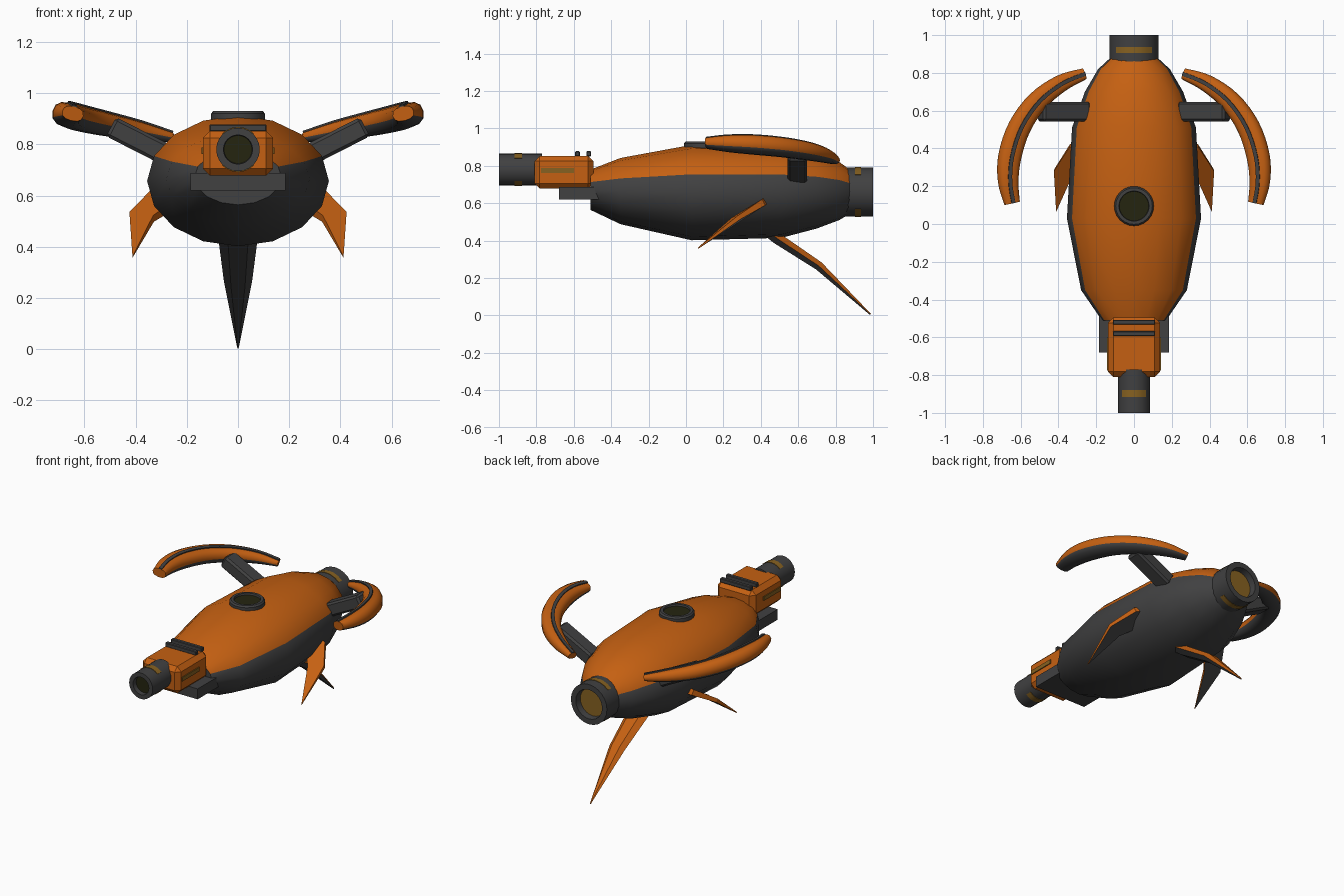
import bpy, bmesh, math
from mathutils import Vector, Matrix

if "Cube" in bpy.data.objects:
    bpy.data.objects.remove(bpy.data.objects["Cube"])

def mat(name, r, g, b):
    m = bpy.data.materials.new(name)
    m.diffuse_color = (r, g, b, 1)
    m.use_nodes = True
    m.node_tree.nodes["Principled BSDF"].inputs["Base Color"].default_value = m.diffuse_color
    return m

ORANGE = mat("orange", 0.56, 0.118, 0.006)
GREY = mat("dark_grey", 0.052, 0.052, 0.053)
GOLD = mat("gold", 0.24, 0.12, 0.015)
LENS = mat("dark_lens", 0.018, 0.018, 0.005)

def finish(bm, name, mats, rule=None, angle=35):
    bmesh.ops.recalc_face_normals(bm, faces=bm.faces)
    bm.normal_update()
    if rule:
        for f in bm.faces:
            f.material_index = rule(f)
    me = bpy.data.meshes.new(name)
    bm.to_mesh(me)
    bm.free()
    for m in mats:
        me.materials.append(m)
    ob = bpy.data.objects.new(name, me)
    bpy.context.collection.objects.link(ob)
    if angle:
        bpy.ops.object.select_all(action='DESELECT')
        ob.select_set(True)
        bpy.context.view_layer.objects.active = ob
        bpy.ops.object.shade_smooth_by_angle(angle=math.radians(angle))
    return ob

def loft(name, rings, mats, pick=lambda i, j: 0, caps=(0, 0), angle=35):
    """Skin closed rings; pick(ring, side) gives the colour of each face."""
    bm = bmesh.new()
    vs = [[bm.verts.new(p) for p in r] for r in rings]
    n = len(rings[0])
    for i in range(len(vs) - 1):
        for j in range(n):
            k = (j + 1) % n
            f = bm.faces.new((vs[i][j], vs[i][k], vs[i+1][k], vs[i+1][j]))
            f.material_index = pick(i, j)
    for r, c in ((vs[0], caps[0]), (vs[-1], caps[1])):
        bm.faces.new(r).material_index = c
    return finish(bm, name, mats, None, angle)

def lathe(name, prof, loc, rot, mats, end, n=24):
    """Turn (radius, height) points round an axis; the last one is closed by a lens."""
    M = Matrix.Translation(loc) @ Matrix.Rotation(math.radians(rot), 4, 'X')
    rings = [[M @ Vector((r*math.cos(2*math.pi*j/n), r*math.sin(2*math.pi*j/n), h))
              for j in range(n)] for r, h in prof]
    return loft(name, rings, mats, caps=(0, end))

def box(name, lo, hi, m, bevel=0, matrix=Matrix()):
    bm = bmesh.new()
    lo, hi = Vector(lo), Vector(hi)
    bmesh.ops.create_cube(bm, size=1)
    for v in bm.verts:
        v.co = (lo + hi) / 2 + Vector(a * b for a, b in zip(v.co, hi - lo))
    if bevel:
        bmesh.ops.bevel(bm, geom=bm.edges[:], offset=bevel, segments=1, affect='EDGES')
    bm.transform(matrix)
    return finish(bm, name, [m], None, 0)

def fin(name, outline, s=1):
    """Flat blade from (x, y, z, half thickness): orange above, grey below."""
    P = [Vector((s * p[0], p[1], p[2])) for p in outline]
    nrm = (P[1] - P[0]).cross(P[2] - P[0]).normalized()
    nrm *= 1 if nrm.z > 0 else -1
    rings = [[p + nrm * o[3] * d for p, o in zip(P, outline)] for d in (1, -1)]
    return loft(name, rings, [ORANGE, GREY], lambda i, j: 0, caps=(0, 1), angle=20)

# hull: orange back, grey belly; (y, half width, centre z, half height)
HULL = [(-0.51, 0.17, 0.672, 0.108), (-0.35, 0.28, 0.665, 0.177), (0.03, 0.355, 0.657, 0.255),
        (0.51, 0.328, 0.66, 0.245), (0.70, 0.26, 0.665, 0.2), (0.82, 0.19, 0.665, 0.155),
        (0.88, 0.125, 0.662, 0.115)]
N = 16
rings = [[(w*math.cos(2*math.pi*j/N), y, z + h*math.sin(2*math.pi*j/N)) for j in range(N)]
         for y, w, z, h in HULL]
loft("hull", rings, [ORANGE, GREY], lambda i, j: 0 if 1 <= j <= 6 else 1, caps=(1, 1))

# head block, chin plate and sight bars
box("head_block", (-0.137, -0.81, 0.678), (0.137, -0.495, 0.853), ORANGE, 0.028)
box("chin_plate", (-0.185, -0.68, 0.62), (0.185, -0.44, 0.688), GREY)
for i, y in enumerate((-0.58, -0.52)):
    box(f"sight_bar_{i}", (-0.112, y - 0.013, 0.85), (0.112, y + 0.013, 0.878), GREY, 0.004)

# snout, tail nozzle and top hatch
lathe("snout", [(0.085, 0), (0.085, 0.23), (0.057, 0.23), (0.055, 0.2)],
      (0, -0.77, 0.78), 90, [GREY, LENS], 1)
lathe("tail_nozzle", [(0.13, 0), (0.13, 0.15), (0.095, 0.15), (0.09, 0.11)],
      (0, 0.85, 0.66), -90, [GREY, GOLD], 1)
lathe("top_hatch", [(0.105, 0), (0.105, 0.04), (0.097, 0.05), (0.08, 0.05), (0.078, 0.038)],
      (0, 0.095, 0.88), 0, [GREY, LENS], 1)

# gold bands above and below both tubes
for name, y, z, r, w in (("snout", -0.897, 0.78, 0.085, 0.019), ("nozzle", 0.92, 0.66, 0.13, 0.016)):
    for side, up in (("top", 1), ("bottom", -1)):
        arcs = []
        for rad in (r - 0.004, r + 0.003):
            arcs.append([Vector((rad*math.sin(a), 0, z + up*rad*math.cos(a)))
                         for a in [math.radians(-45 + 15*k) for k in range(7)]])
        loop = arcs[0] + arcs[1][::-1]
        loft(f"{name}_{side}_band", [[p + Vector((0, y + d, 0)) for p in loop] for d in (-w, w)], [GOLD])

# crescent wing stations: x, y, z, half width, half thickness
WING = [(0.262, 0.795, 0.828, 0.030, 0.020), (0.385, 0.745, 0.853, 0.046, 0.036),
        (0.51, 0.65, 0.877, 0.056, 0.046), (0.605, 0.515, 0.898, 0.062, 0.050),
        (0.657, 0.36, 0.912, 0.063, 0.050), (0.666, 0.225, 0.918, 0.056, 0.043),
        (0.645, 0.11, 0.92, 0.043, 0.028)]

def smooth_path(pts, sub=4):
    out = []
    for i in range(len(pts) - 1):
        a, b, c, d = [pts[min(max(i + k, 0), len(pts) - 1)] for k in (-1, 0, 1, 2)]
        for s in range(sub):
            t = s / sub
            out.append([0.5*(2*q + (r - p)*t + (2*p - 5*q + 4*r - u)*t*t + (3*q - p - 3*r + u)*t**3)
                        for p, q, r, u in zip(a, b, c, d)])
    return out + [list(pts[-1])]

path = smooth_path(WING)
frames = []
for i, p in enumerate(path):
    a, b = path[max(i - 1, 0)], path[min(i + 1, len(path) - 1)]
    t = Vector((b[0] - a[0], b[1] - a[1], 0)).normalized()
    out = Vector((-t.y, t.x, 0))
    out.z = 0.25 * out.x
    out.normalize()
    up = Vector((-0.25, 0, 1)).normalized()
    frames.append((Vector(p[:3]), out, up, p[3], p[4]))

def power(v, e=0.8):
    return math.copysign(abs(v) ** e, v)

for s, side in ((1, "right"), (-1, "left")):
    S = Matrix.Diagonal((s, 1, 1, 1))
    # wing: orange above and outside, grey underneath
    K = 12
    rings = [[S @ (c + o*w*power(math.cos(2*math.pi*j/K)) + u*h*power(math.sin(2*math.pi*j/K)))
              for j in range(K)] for c, o, u, w, h in frames]
    loft(f"{side}_wing", rings, [ORANGE, GREY], lambda i, j: 0 if j <= 5 or j == 11 else 1, angle=40)
    # dark rib along the wing top
    rib = [[S @ (c + o*a + u*(h + b)) for a, b in ((-0.01, -0.008), (0.01, -0.008), (0.01, 0.006), (-0.01, 0.006))]
           for c, o, u, w, h in frames]
    loft(f"{side}_wing_rib", rib, [GREY])
    # strut from hull to wing
    M = S @ Matrix.Translation((0.38, 0.595, 0.81)) @ Matrix.Rotation(math.radians(-27), 4, 'Y')
    box(f"{side}_strut", (-0.15, -0.052, -0.042), (0.13, 0.052, 0.042), GREY, 0.012, M)
    # belly fin
    fin(f"{side}_belly_fin", [(0.24, 0.45, 0.635, 0.02), (0.34, 0.415, 0.605, 0.018),
                              (0.423, 0.285, 0.525, 0.012), (0.412, 0.065, 0.36, 0.003),
                              (0.33, 0.25, 0.51, 0.014), (0.24, 0.36, 0.57, 0.02)], s)
    # gold strip on the head block
    box(f"{side}_head_strip", (0.134, -0.775, 0.762), (0.143, -0.6, 0.788), GOLD, 0, S)

# tail fin
def section(w, y, z, h):
    n = Vector((0, 0.62, 0.78)) * h
    c = Vector((0, y, z))
    x = Vector((w, 0, 0))
    return [c - x, c - x*0.5 + n, c + x*0.5 + n, c + x, c + x*0.5 - n, c - x*0.5 - n]
loft("tail_fin", [section(0.085, 0.40, 0.48, 0.03), section(0.074, 0.49, 0.41, 0.03),
                  section(0.055, 0.71, 0.265, 0.024), section(0.003, 0.986, 0.006, 0.004)],
     [ORANGE, GREY], lambda i, j: 0 if j < 3 else 1, caps=(1, 1))
